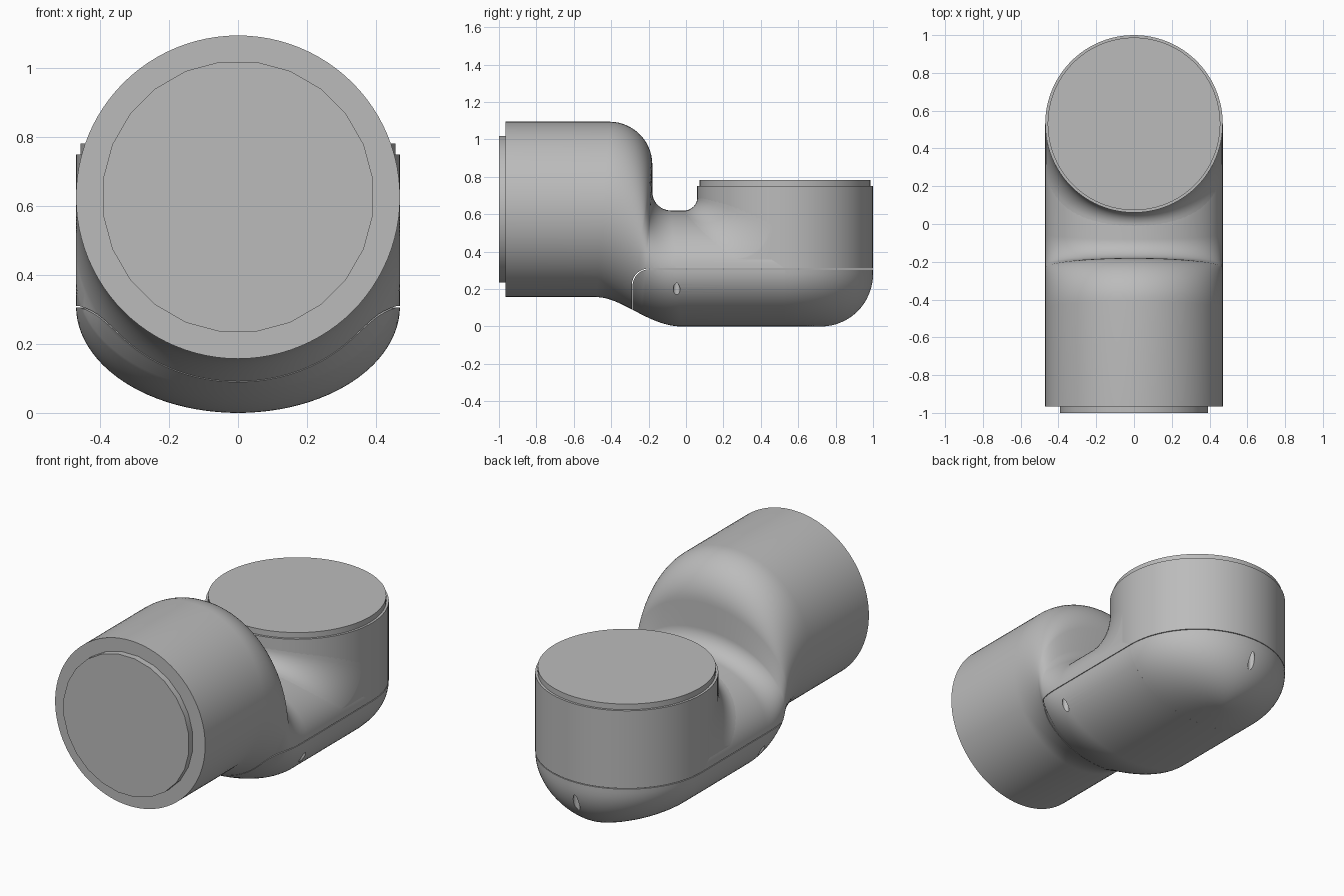
import bpy, bmesh
from math import sin, cos, pi, sqrt

cube = bpy.data.objects.get("Cube")
if cube:
    bpy.data.objects.remove(cube, do_unlink=True)

# Single material
grey = bpy.data.materials.new("plain_grey")
grey.use_nodes = True
grey.diffuse_color = (0.5, 0.5, 0.5, 1)
for node in grey.node_tree.nodes:
    if node.type == 'BSDF_PRINCIPLED':
        node.inputs["Base Color"].default_value = (0.5, 0.5, 0.5, 1)

R = 0.47        # tube radius
H = 0.31        # half height of the flattened lower tube
COL_Y = 0.53    # axis of the upright socket
SEG = 96


def loft(name, rings):
    """Closed skin over a list of equal-length point rings."""
    bm = bmesh.new()
    loops = [[bm.verts.new(p) for p in ring] for ring in rings]
    n = len(loops[0])
    for a, b in zip(loops, loops[1:]):
        for i in range(n):
            j = (i + 1) % n
            bm.faces.new((a[i], a[j], b[j], b[i]))
    bm.faces.new(loops[0])
    bm.faces.new(loops[-1])
    bmesh.ops.recalc_face_normals(bm, faces=bm.faces)
    mesh = bpy.data.meshes.new(name)
    bm.to_mesh(mesh)
    bm.free()
    mesh.materials.append(grey)
    obj = bpy.data.objects.new(name, mesh)
    bpy.context.collection.objects.link(obj)
    return obj


def activate(obj):
    bpy.ops.object.select_all(action='DESELECT')
    obj.select_set(True)
    bpy.context.view_layer.objects.active = obj


def smooth(obj):
    activate(obj)
    bpy.ops.object.shade_smooth_by_angle(angle=pi / 6)


def cut(obj, cutter, operation='DIFFERENCE'):
    mod = obj.modifiers.new("cut", 'BOOLEAN')
    mod.operation = operation
    mod.solver = 'EXACT'
    mod.object = cutter
    activate(obj)
    bpy.ops.object.modifier_apply(modifier=mod.name)
    bpy.data.objects.remove(cutter, do_unlink=True)


def upright(name, x, y, r, z0, z1, seg=SEG):
    return loft(name, [[(x + r * cos(2 * pi * i / seg), y + r * sin(2 * pi * i / seg), z)
                        for i in range(seg)] for z in (z0, z1)])


# Tube: slanted elliptical sections between a top and a bottom profile
def bottom(u):
    v = 1 - u
    ys, zs = (-0.48, -0.34, -0.2, -0.02), (0.157, 0.157, 0, 0)
    w = (v ** 3, 3 * v * v * u, 3 * v * u * u, u ** 3)
    return sum(a * b for a, b in zip(w, ys)), sum(a * b for a, b in zip(w, zs))


def section(top, low):
    cy, cz = (top[0] + low[0]) / 2, (top[1] + low[1]) / 2
    dy, dz = (top[0] - low[0]) / 2, (top[1] - low[1]) / 2
    angles = [2 * pi * i / SEG for i in range(SEG)]
    return [(R * cos(a), cy + dy * sin(a), cz + dz * sin(a)) for a in angles]


def tube(name):
    STEPS = 14
    rings = [section((-0.965, 1.095), (-0.965, 0.157))]
    for i in range(STEPS + 1):      # shoulder
        a = pi / 2 * i / STEPS
        rings.append(section((-0.41 + 0.23 * sin(a), 0.865 + 0.23 * cos(a)),
                             bottom(0.45 * i / STEPS)))
    for i in range(STEPS + 1):      # inner corner into the saddle
        a = pi / 2 * i / STEPS
        rings.append(section((-0.08 - 0.1 * cos(a), 0.72 - 0.1 * sin(a)),
                             bottom(0.55 + 0.45 * i / STEPS)))
    rings.append(section((COL_Y, 2 * H), (COL_Y, 0)))
    return loft(name, rings)


# Rounded cover outline, shrunk by a small gap to leave a seam
def cover_block(gap):
    r, front, top = 0.09, -0.29 + gap, 0.31 - gap
    outline = [(0.7, -0.1), (front, -0.1)]
    outline += [(front + r - r * cos(pi / 16 * i), top - r + r * sin(pi / 16 * i))
                for i in range(9)]
    outline.append((0.7, top))
    return loft("cover_cutter", [[(x, y, z) for y, z in outline] for x in (-0.6, 0.6)])


body = tube("body_tube")
cut(body, cover_block(0))
cover = tube("bottom_cover")
cut(cover, cover_block(0.004), 'INTERSECT')

# Rounded back end of the cover
levels = []
for k in range(20):
    z = 0.306 * (1 - cos(0.05 + (pi / 2 - 0.05) * k / 19))
    w = R * sqrt(1 - ((H - z) / H) ** 2)
    d = 0.19 + 0.28 * sqrt(1 - (max(0.28 - z, 0) / 0.28) ** 2)
    levels.append([(w * cos(pi * i / 48), COL_Y + d * sin(pi * i / 48), z)
                   for i in range(49)])
cover_end = loft("cover_back_end", levels)

# Screw holes, drilled from below
for side in (-1, 1):
    cut(cover, upright("hole_cutter", side * 0.437, -0.05, 0.018, -0.1, 0.27, 20))
cut(cover_end, upright("hole_cutter", 0, 0.978, 0.018, -0.1, 0.27, 20))

# Upright socket and its cap
column = upright("upright_socket", 0, COL_Y, R, 0.31, 0.75)
cap = upright("socket_cap", 0, COL_Y, 0.457, 0.74, 0.782)

# Fillet where the socket rises out of the saddle
slices = []
for k in range(41):
    x = 0.464 * sin(pi * (k / 40 - 0.5))
    t = sqrt(1 - (x / R) ** 2)
    y, z = COL_Y - R * t, H + H * t
    f = 0.07 + 0.12 * (x / R) ** 2
    arc = [(x, y - f + f * sin(pi / 20 * i), z + f - f * cos(pi / 20 * i))
           for i in range(11)]
    slices.append(arc + [(x, y + 0.01, z - 0.01)])
fillet = loft("saddle_fillet", slices)

# Faceted spigot on the front opening
SIDES = 24
spigot = loft("front_spigot", [[(0.395 * cos(2 * pi * (i + 0.5) / SIDES), y,
                                 0.627 + 0.395 * sin(2 * pi * (i + 0.5) / SIDES))
                                for i in range(SIDES)] for y in (-1, -0.95)])

for part in (body, cover, cover_end, column, cap, fillet, spigot):
    smooth(part)
